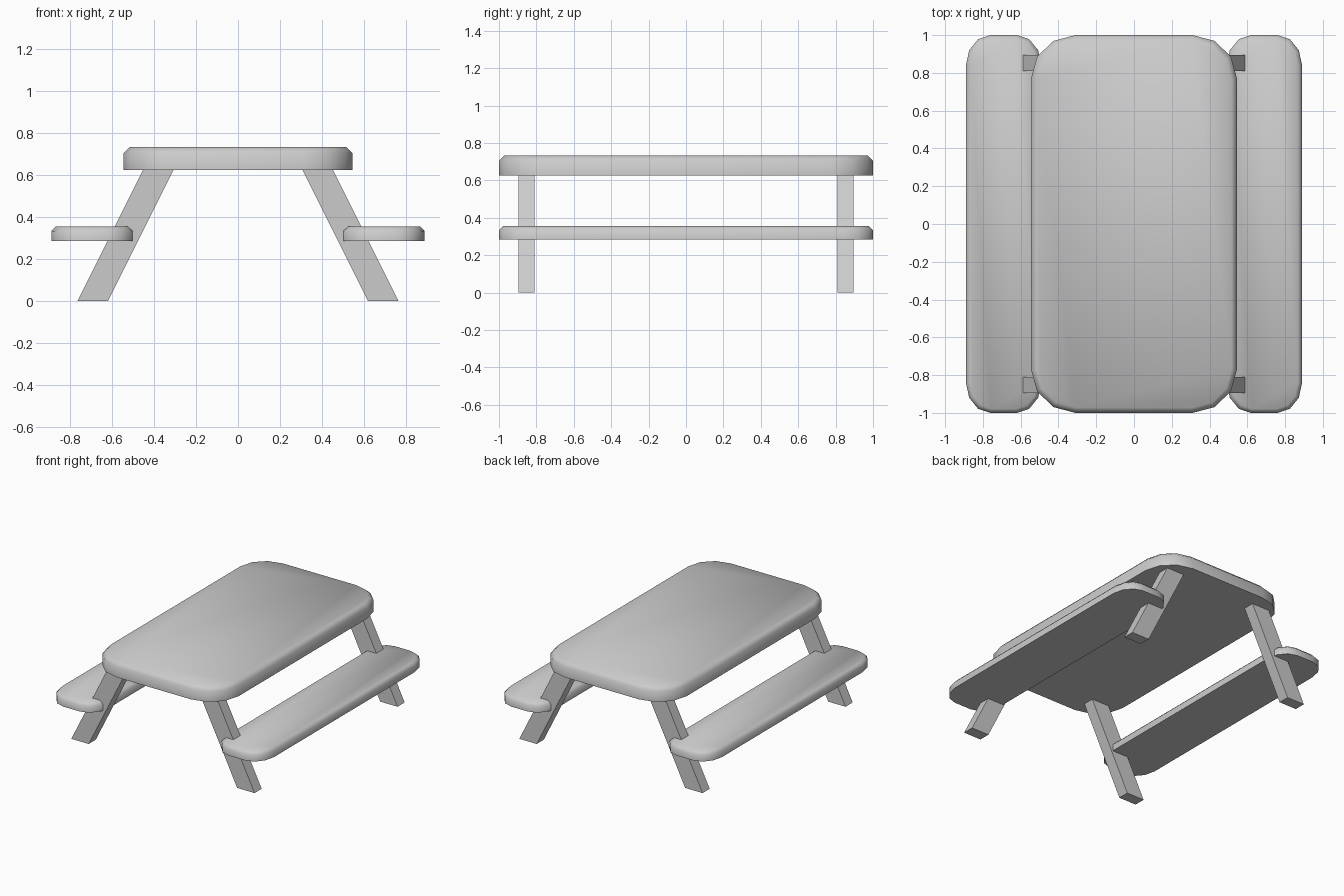
import bpy, bmesh
from math import cos, sin, pi, radians

cube = bpy.data.objects.get("Cube")
if cube:
    bpy.data.objects.remove(cube)

GREY = (0.6, 0.6, 0.6, 1)
mat = bpy.data.materials.new("plain_grey")
mat.use_nodes = True
mat.diffuse_color = GREY
mat.node_tree.nodes["Principled BSDF"].inputs["Base Color"].default_value = GREY


def prism(name, ring, offset):
    """Extrude a closed ring of points by an offset; return object and bmesh."""
    bm = bmesh.new()
    face = bm.faces.new([bm.verts.new(p) for p in ring])
    new = bmesh.ops.extrude_face_region(bm, geom=[face], use_keep_orig=True)
    bmesh.ops.translate(bm, vec=offset,
                        verts=[v for v in new["geom"] if isinstance(v, bmesh.types.BMVert)])
    bmesh.ops.recalc_face_normals(bm, faces=bm.faces)
    mesh = bpy.data.meshes.new(name)
    mesh.materials.append(mat)
    obj = bpy.data.objects.new(name, mesh)
    bpy.context.collection.objects.link(obj)
    return obj, bm


def board(name, x, half_x, half_y, z0, z1, rx, ry, bevel):
    """Plank with rounded corners and a softened upper rim."""
    ring = []
    for quarter, (sx, sy) in enumerate([(1, 1), (-1, 1), (-1, -1), (1, -1)]):
        for step in range(4):
            a = (quarter + step / 3) * pi / 2
            ring.append((x + sx * (half_x - rx) + rx * cos(a),
                         sy * (half_y - ry) + ry * sin(a), z0))
    obj, bm = prism(name, ring, (0, 0, z1 - z0))
    rim = [e for e in bm.edges if all(v.co.z > z1 - 1e-4 for v in e.verts)]
    bmesh.ops.bevel(bm, geom=rim, offset=bevel, segments=1, affect='EDGES')
    bm.to_mesh(obj.data)
    bm.free()
    bpy.ops.object.select_all(action='DESELECT')
    obj.select_set(True)
    bpy.context.view_layer.objects.active = obj
    bpy.ops.object.shade_smooth_by_angle(angle=radians(60))


# Table top
board("table_top", 0, 0.545, 1.0, 0.625, 0.733, 0.235, 0.23, 0.028)

for side, s in (("left", 1), ("right", -1)):
    # Bench seats
    board(side + "_bench", s * 0.69, 0.2, 1.0, 0.285, 0.355, 0.13, 0.16, 0.022)
    # Splayed legs
    for end, y in (("front", -0.895), ("back", 0.81)):
        ring = [(s * x, y, z) for x, z in
                ((0.62, 0), (0.765, 0), (0.45, 0.63), (0.305, 0.63))]
        leg, bm = prism(f"{end}_{side}_leg", ring, (0, 0.085, 0))
        bm.to_mesh(leg.data)
        bm.free()
